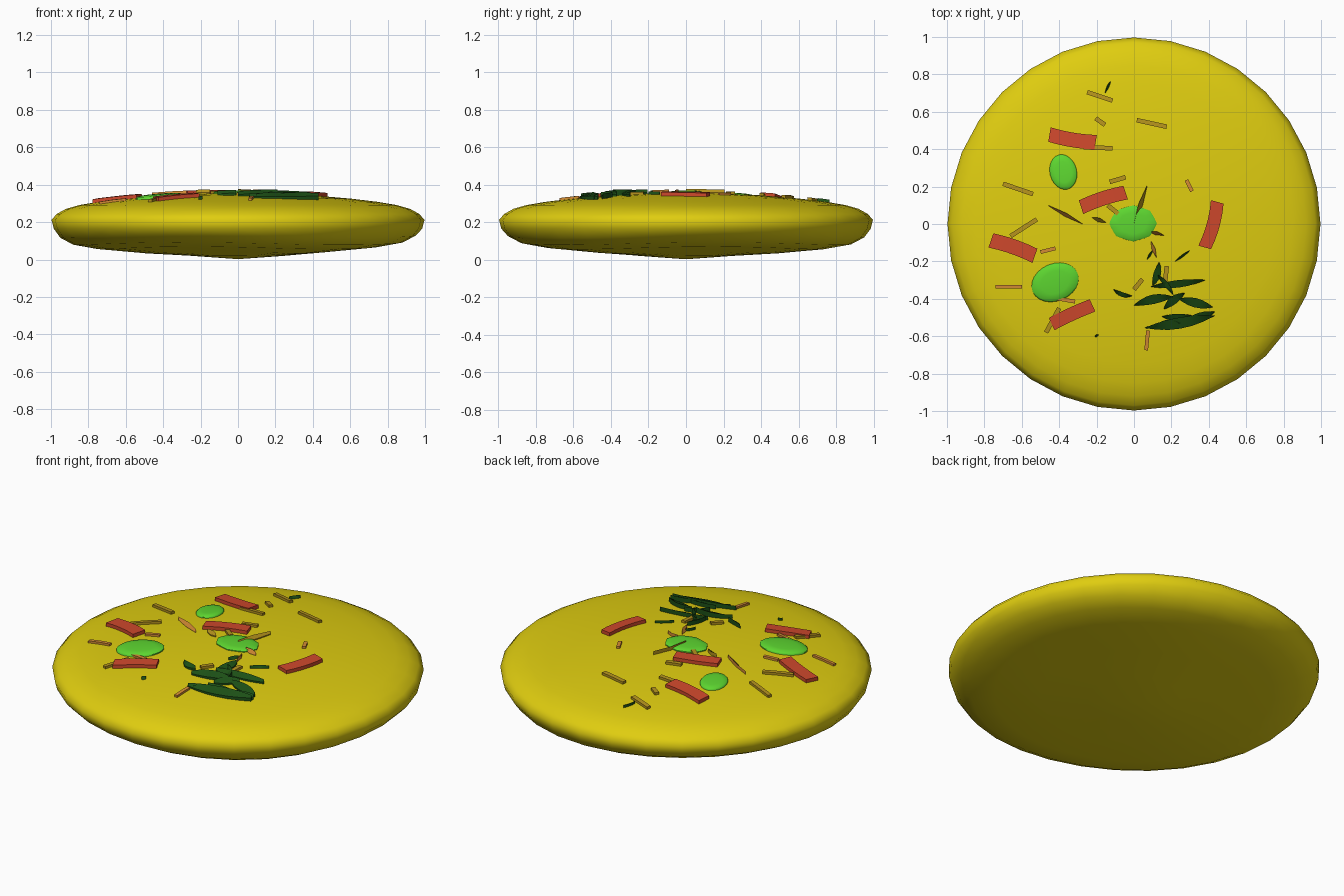
import bpy, bmesh, math, random
from mathutils import Vector

if "Cube" in bpy.data.objects:
    bpy.data.objects.remove(bpy.data.objects["Cube"])

random.seed(4)

def material(name, rgb):
    m = bpy.data.materials.new(name)
    m.diffuse_color = (*rgb, 1)
    m.use_nodes = True
    m.node_tree.nodes["Principled BSDF"].inputs["Base Color"].default_value = m.diffuse_color
    return m

YELLOW = material("egg yellow", (0.74, 0.61, 0.005))
GREEN = material("fresh green", (0.11, 0.68, 0.03))
RED = material("pepper red", (0.62, 0.065, 0.025))
LEAF = material("leaf dark green", (0.012, 0.08, 0.008))
GOLD = material("golden brown", (0.46, 0.29, 0.012))
PINK = material("pale orange", (0.66, 0.26, 0.035))

# Profile of the omelette base, top centre to rim to bottom centre
TOP = [(0, .355), (.2, .352), (.4, .343), (.6, .326), (.75, .308), (.85, .291),
       (.92, .271), (.97, .243), (.997, .212)]
BOTTOM = [(.985, .165), (.95, .122), (.88, .085), (.75, .062), (.5, .04), (.25, .02), (0, .002)]

def surf(x, y):
    r = math.hypot(x, y)
    for (r0, z0), (r1, z1) in zip(TOP, TOP[1:]):
        if r <= r1:
            return z0 + (z1 - z0) * (r - r0) / (r1 - r0)
    return TOP[-1][1]

def finish(name, bm, mat, angle=40):
    bmesh.ops.recalc_face_normals(bm, faces=bm.faces)
    me = bpy.data.meshes.new(name)
    bm.to_mesh(me)
    bm.free()
    me.materials.append(mat)
    ob = bpy.data.objects.new(name, me)
    bpy.context.collection.objects.link(ob)
    bpy.ops.object.select_all(action='DESELECT')
    ob.select_set(True)
    bpy.context.view_layer.objects.active = ob
    bpy.ops.object.shade_smooth_by_angle(angle=math.radians(angle))
    return ob

def loft(bm, rings, cap=True):
    vs = [[bm.verts.new(p) for p in ring] for ring in rings]
    n = len(rings[0])
    for a, b in zip(vs, vs[1:]):
        for i in range(n):
            j = (i + 1) % n
            bm.faces.new((a[i], a[j], b[j], b[i]))
    if cap:
        bm.faces.new(vs[0])
        bm.faces.new(vs[-1])
    return vs

def omelette():
    bm = bmesh.new()
    rings = []
    N = 32
    prof = TOP[1:] + BOTTOM[:-1]
    for k, (r, z) in enumerate(prof):
        ring = []
        for i in range(N):
            a = 2 * math.pi * i / N
            # gentle unevenness of the underside
            w = .007 * math.sin(3 * a + 1) if len(TOP) <= k < len(prof) - 1 else 0
            ring.append((r * math.cos(a), r * math.sin(a), z + w))
        rings.append(ring)
    vs = loft(bm, rings, cap=False)
    for ring, z in ((vs[0], TOP[0][1]), (vs[-1], BOTTOM[-1][1])):
        c = bm.verts.new((0, 0, z))
        for i in range(N):
            bm.faces.new((ring[i], ring[(i + 1) % N], c))
    finish("omelette_base", bm, YELLOW, 60)

def strip(name, p0, p1, width, mat, high=.015, bend=0, steps=5, pointed=False, lift=0):
    """Bar lying along the surface; optionally bent, pointed, or lifted at one end."""
    a, b = Vector(p0), Vector(p1)
    d = (b - a).normalized()
    side = Vector((-d.y, d.x))
    rings = []
    for i in range(steps + 1):
        t = i / steps
        c = a.lerp(b, t) + side * bend * 4 * t * (1 - t)
        w = width / 2
        if pointed:
            w *= max(.06, math.sin(math.pi * t) ** .8)
        l, r = c + side * w, c - side * w
        zl, zr = surf(*l), surf(*r)
        h = high + lift * t
        tilt = .008 if pointed else 0
        rings.append([(l.x, l.y, zl - .012), (r.x, r.y, zr - .012),
                      (r.x, r.y, zr + h - tilt), (l.x, l.y, zl + h + tilt)])
    bm = bmesh.new()
    loft(bm, rings)
    finish(name, bm, mat, 30)

def slice_disc(name, x, y, rx, ry, rot, high, wave=0):
    """Low rounded slice following the surface."""
    bm = bmesh.new()
    rings = []
    N = 24
    for s, h in ((1, -.012), (1, high * .35), (.93, high * .7), (.6, high * .95), (.12, high)):
        ring = []
        for i in range(N):
            a = 2 * math.pi * i / N
            k = s * (1 + wave * math.cos(8 * a))
            u, v = rx * k * math.cos(a), ry * k * math.sin(a)
            px = x + u * math.cos(rot) - v * math.sin(rot)
            py = y + u * math.sin(rot) + v * math.cos(rot)
            ring.append((px, py, surf(px, py) + h))
        rings.append(ring)
    loft(bm, rings)
    finish(name, bm, GREEN, 50)

omelette()

# Green slices
slice_disc("green_slice_centre", -.005, .003, .123, .093, 0, .014, .035)
slice_disc("green_slice_back", -.378, .278, .072, .095, .25, .016)
slice_disc("green_slice_front", -.422, -.312, .13, .1, .4, .018)

# Red pepper strips
for i, (p0, p1, w, bend) in enumerate([
        ((-.452, .478), (-.205, .437), .078, -.008),
        ((-.283, .09), (-.045, .168), .076, .008),
        ((.445, .118), (.378, -.125), .07, .012),
        ((-.765, -.088), (-.53, -.17), .08, .008),
        ((-.44, -.535), (-.222, -.435), .072, .004)]):
    strip(f"red_strip_{i + 1}", p0, p1, w, RED, .02, bend)

# Golden shreds
for i, (x0, y0, x1, y1) in enumerate([
        (-.25, .705, -.115, .66), (.015, .555, .175, .52), (-.7, .215, -.54, .16),
        (-.66, -.065, -.52, .025), (-.47, -.58, -.4, -.45), (-.27, .41, -.115, .405),
        (-.13, .225, -.045, .25), (-.205, .565, -.155, .53), (0, 0, .07, .205),
        (0, -.35, .045, -.295), (.175, -.225, .165, -.325), (-.225, .035, -.15, .008),
        (-.14, .1, -.085, .055)]):
    strip(f"golden_shred_{i + 1}", (x0, y0), (x1, y1), .024, GOLD, .014, 0, 2, i in (8, 11))

# Pale shreds
for i, (x0, y0, x1, y1) in enumerate([
        (-.46, .1, -.275, 0), (-.74, -.335, -.6, -.335), (.075, -.57, .065, -.675),
        (-.46, -.39, -.315, -.415), (.28, .235, .31, .175), (.08, -.04, .16, -.06),
        (.09, -.09, .12, -.18), (-.5, -.15, -.42, -.13)]):
    strip(f"pale_shred_{i + 1}", (x0, y0), (x1, y1), .02, PINK, .012, 0, 2, i in (0, 5, 6))

# Herb leaves and crumbs
for i, (x0, y0, x1, y1, w) in enumerate([
        (.1, -.33, .135, -.205, .04), (.09, -.335, .38, -.3, .04), (-.11, -.35, -.01, -.385, .025),
        (0, -.435, .21, -.39, .05), (.16, -.455, .27, -.37, .045), (.24, -.4, .42, -.445, .05),
        (.15, -.495, .31, -.49, .04), (.06, -.555, .43, -.49, .06), (.12, -.27, .21, -.38, .025),
        (.1, -.56, .25, -.53, .05), (.27, -.52, .43, -.47, .05), (-.155, .7, -.125, .765, .012),
        (.22, -.2, .3, -.14, .012), (.07, -.19, .1, -.14, .012), (-.21, -.605, -.19, -.59, .012)]):
    big = i < 11
    strip(f"herb_leaf_{i + 1}", (x0, y0), (x1, y1), w, LEAF, .016 if big else .008,
          random.uniform(-.012, .012) if big else 0, 6, True, random.uniform(0, .012) if big else 0)
